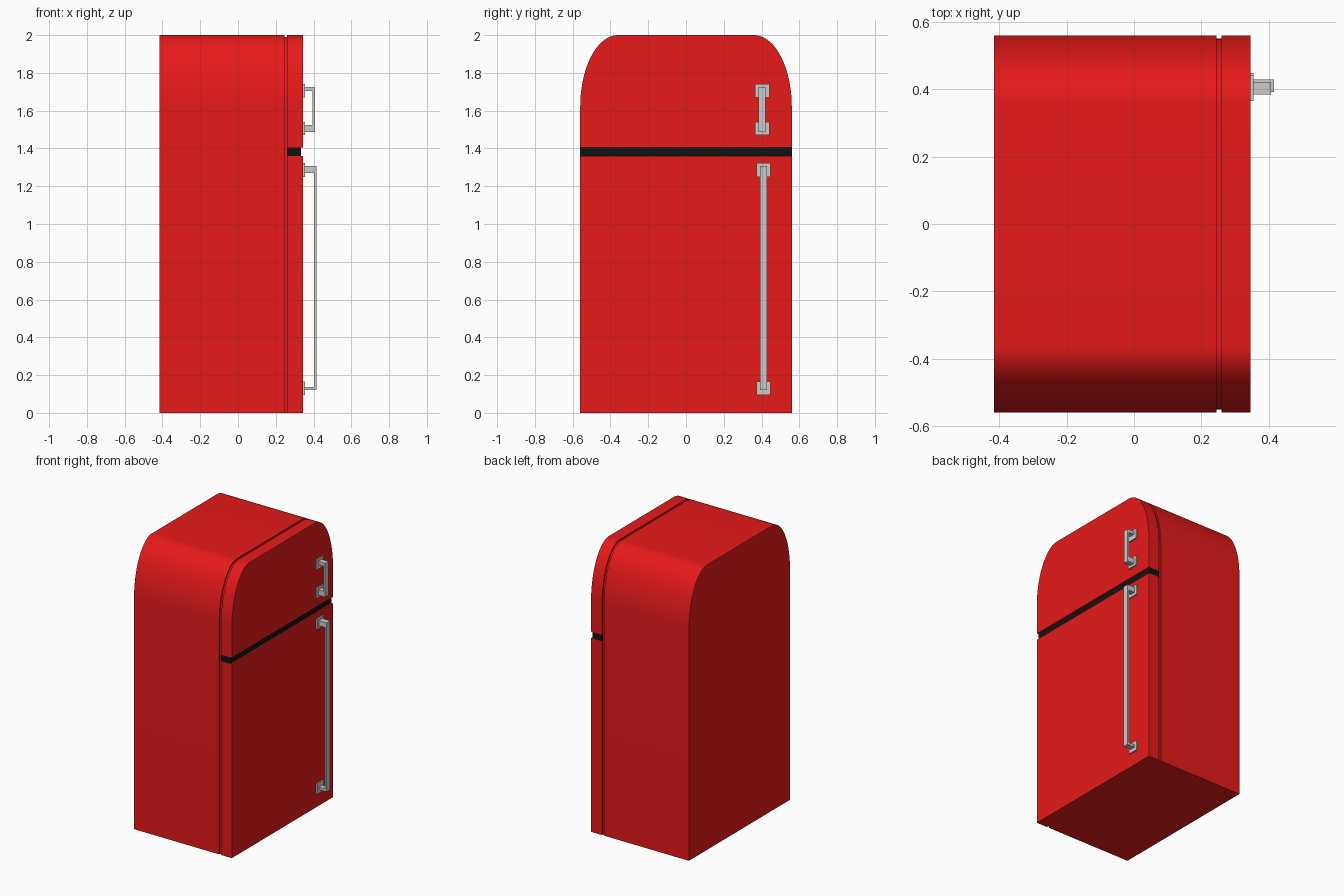
import bpy, bmesh, math

if "Cube" in bpy.data.objects:
    bpy.data.objects.remove(bpy.data.objects["Cube"])


def material(name, color):
    m = bpy.data.materials.new(name)
    m.diffuse_color = color
    m.use_nodes = True
    m.node_tree.nodes["Principled BSDF"].inputs["Base Color"].default_value = m.diffuse_color
    return m


RED = material("red_enamel", (0.8, 0.01, 0.01, 1))
BLACK = material("black_seal", (0.006, 0.006, 0.006, 1))
HALF, TOP, RY, RZ, SEGS = 0.56, 2.0, 0.20, 0.38, 24


def extrude(name, pts, vec, mat=None):
    """Extrude a closed outline of 3D points along a vector."""
    bm = bmesh.new()
    face = bm.faces.new([bm.verts.new(p) for p in pts])
    ext = bmesh.ops.extrude_face_region(bm, geom=[face])
    bmesh.ops.translate(bm, vec=vec, verts=[g for g in ext["geom"] if isinstance(g, bmesh.types.BMVert)])
    bmesh.ops.recalc_face_normals(bm, faces=bm.faces)
    me = bpy.data.meshes.new(name)
    bm.to_mesh(me)
    bm.free()
    ob = bpy.data.objects.new(name, me)
    bpy.context.collection.objects.link(ob)
    if mat:
        me.materials.append(mat)
    bpy.context.view_layer.objects.active = ob
    ob.select_set(True)
    bpy.ops.object.shade_smooth_by_angle(angle=math.radians(30))
    ob.select_set(False)
    return ob


def arch(name, x0, x1, z0, inset=0.0):
    """Slab with elliptical upper corners."""
    right = []
    for i in range(SEGS + 1):
        a = math.pi / 2 * i / SEGS
        right.append((HALF - RY + (RY - inset) * math.cos(a),
                      TOP - RZ + (RZ - inset) * math.sin(a)))
    right.insert(0, (HALF - inset, z0))
    outline = right + [(-y, z) for y, z in reversed(right)]
    return extrude(name, [(x0, y, z) for y, z in outline], (x1 - x0, 0, 0), RED)


def box(name, x0, x1, y0, y1, z0, z1, mat=None):
    return extrude(name, [(x0, y0, z0), (x0, y1, z0), (x0, y1, z1), (x0, y0, z1)],
                   (x1 - x0, 0, 0), mat)


# Cabinet, recessed door joint and the two doors
arch("cabinet", -0.415, 0.245, 0)
arch("door_joint", 0.245, 0.26, 0, 0.01)
arch("freezer_door", 0.26, 0.345, 1.405)
box("fridge_door", 0.26, 0.345, -HALF, HALF, 0, 1.36, RED)
box("door_divider", 0.26, 0.333, -HALF, HALF, 1.36, 1.405, BLACK)


# Bracket-shaped bar handles with square mounting plates
def handle(name, y, x1, plates, bottom, top):
    (b0, b1), (t0, t1) = bottom, top
    xi = x1 - 0.013
    u = [(0.345, b0), (x1, b0), (x1, t1), (0.345, t1),
         (0.345, t0), (xi, t0), (xi, b1), (0.345, b1)]
    extrude(name + "_bar", [(x, y - 0.019, z) for x, z in u], (0, 0.038, 0))
    for label, (z0, z1) in zip(("lower", "upper"), plates):
        box(f"{name}_{label}_plate", 0.345, 0.355, y - 0.038, y + 0.038, z0, z1)


handle("freezer_handle", 0.403, 0.407, [(1.47, 1.54), (1.67, 1.74)], (1.487, 1.525), (1.703, 1.725))
handle("fridge_handle", 0.41, 0.415, [(0.095, 0.165), (1.25, 1.322)], (0.12, 0.138), (1.27, 1.307))
